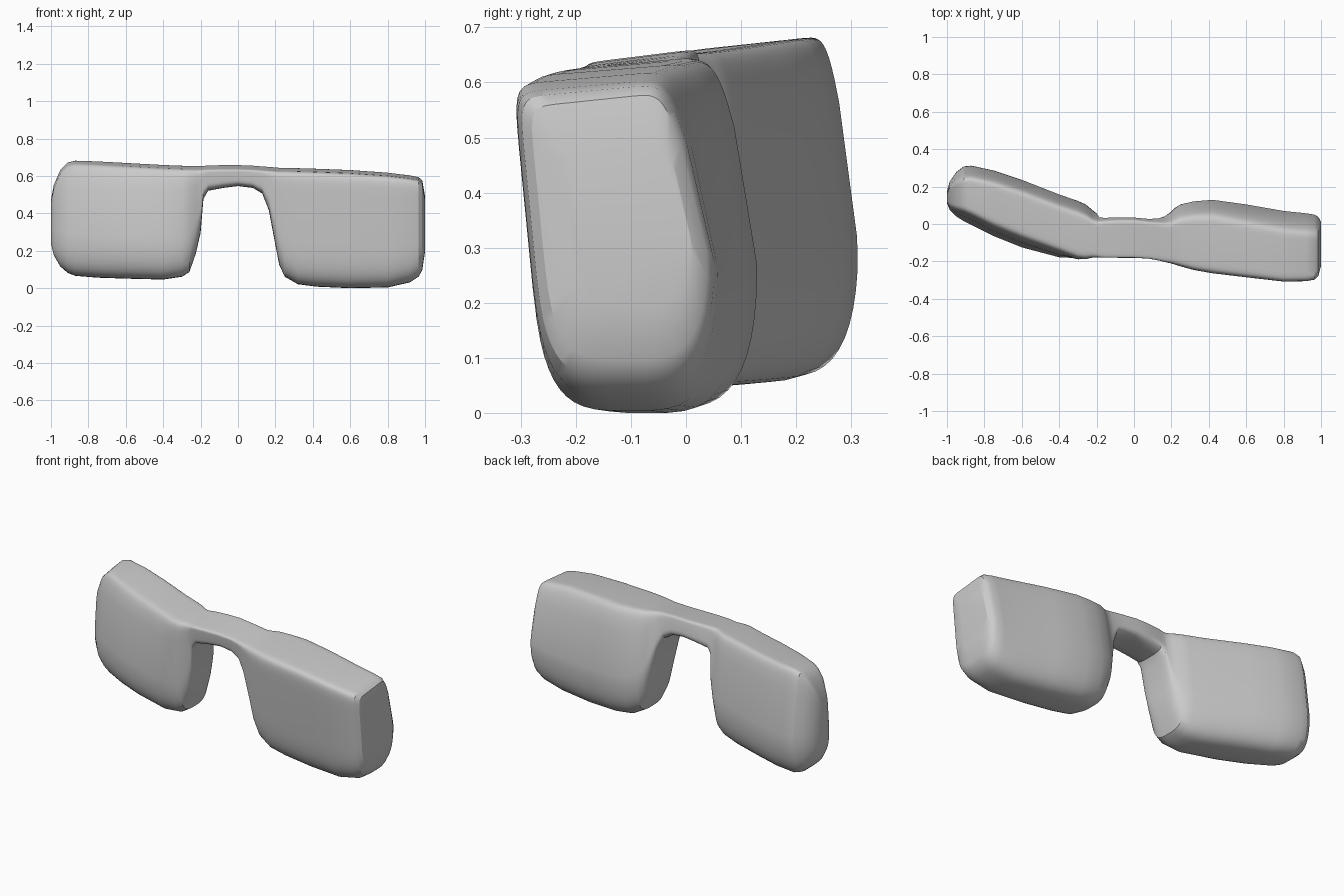
import bpy, bmesh
from math import sin, cos, pi, copysign

RING = 48

# stations along the frame: x, bottom z, top z, front y, back y
STATIONS = [
    (-1.00, .24, .48, .11, .18), (-.985, .18, .56, .075, .23),
    (-.95, .12, .64, .04, .28), (-.91, .085, .68, .015, .31),
    (-.87, .07, .69, -.005, .314), (-.75, .06, .686, -.065, .288),
    (-.6, .055, .678, -.125, .238), (-.4, .05, .667, -.185, .16),
    (-.3, .065, .663, -.203, .125), (-.26, .09, .662, -.2, .108),
    (-.225, .19, .661, -.187, .083), (-.2, .30, .661, -.18, .07),
    (-.185, .48, .661, -.18, .068), (-.16, .525, .663, -.18, .07),
    (-.08, .54, .665, -.18, .075), (0, .55, .665, -.18, .075),
    (.08, .54, .662, -.185, .07), (.13, .51, .658, -.195, .07),
    (.165, .42, .656, -.205, .07), (.195, .26, .654, -.213, .075),
    (.22, .13, .652, -.222, .09), (.25, .065, .652, -.232, .107),
    (.32, .025, .65, -.252, .122), (.42, .012, .647, -.27, .13),
    (.6, .004, .64, -.292, .105), (.8, .008, .626, -.316, .07),
    (.92, .035, .611, -.315, .058), (.965, .065, .602, -.307, .052),
    (.985, .10, .585, -.29, .04), (1.0, .2, .5, -.24, .015),
]


def section(x, zb, zt, yf, yb):
    """Rounded box section: right lens leans forward, left lens bulges."""
    pts = []
    tilt = .05 + .06 * max(0, x)
    left = min(1, max(0, (-x - .2) / .25))
    for i in range(RING):
        a = 2 * pi * (i + .5) / RING
        c, s = cos(a), sin(a)
        n = 11 if s > 0 else (3.2 if c > 0 else 4)
        u = copysign(abs(c) ** (2 / n), c) * .5 + .5
        v = copysign(abs(s) ** (2 / n), s) * .5 + .5
        z = zb + (zt - zb) * v
        h = z / .64
        lean = .06 * (1 - h)
        bulge = .14 * (h - .45) ** 2
        front = yf + lean + (bulge - lean) * left
        back = yb - tilt * max(0, (h - .4) / .6) ** 1.6
        pts.append((x, front + (back - front) * u, z - .025 * v * (1 - u)))
    return pts


# one continuous body: two thick lenses joined by the nose bridge
bm = bmesh.new()
rings = [[bm.verts.new(p) for p in section(*s)] for s in STATIONS]
for r0, r1 in zip(rings, rings[1:]):
    for i in range(RING):
        j = (i + 1) % RING
        bm.faces.new((r0[i], r0[j], r1[j], r1[i]))
bm.faces.new(rings[0])
bm.faces.new(rings[-1])
bmesh.ops.recalc_face_normals(bm, faces=bm.faces)

low = min(v.co.z for v in bm.verts)
for v in bm.verts:
    v.co.z -= low

mesh = bpy.data.meshes.new("glasses_body")
bm.to_mesh(mesh)
bm.free()
body = bpy.data.objects.new("glasses_body", mesh)
bpy.context.collection.objects.link(body)

# soft shading with crisp top rim
bpy.context.view_layer.objects.active = body
body.select_set(True)
bpy.ops.object.shade_smooth_by_angle(angle=pi / 6)
